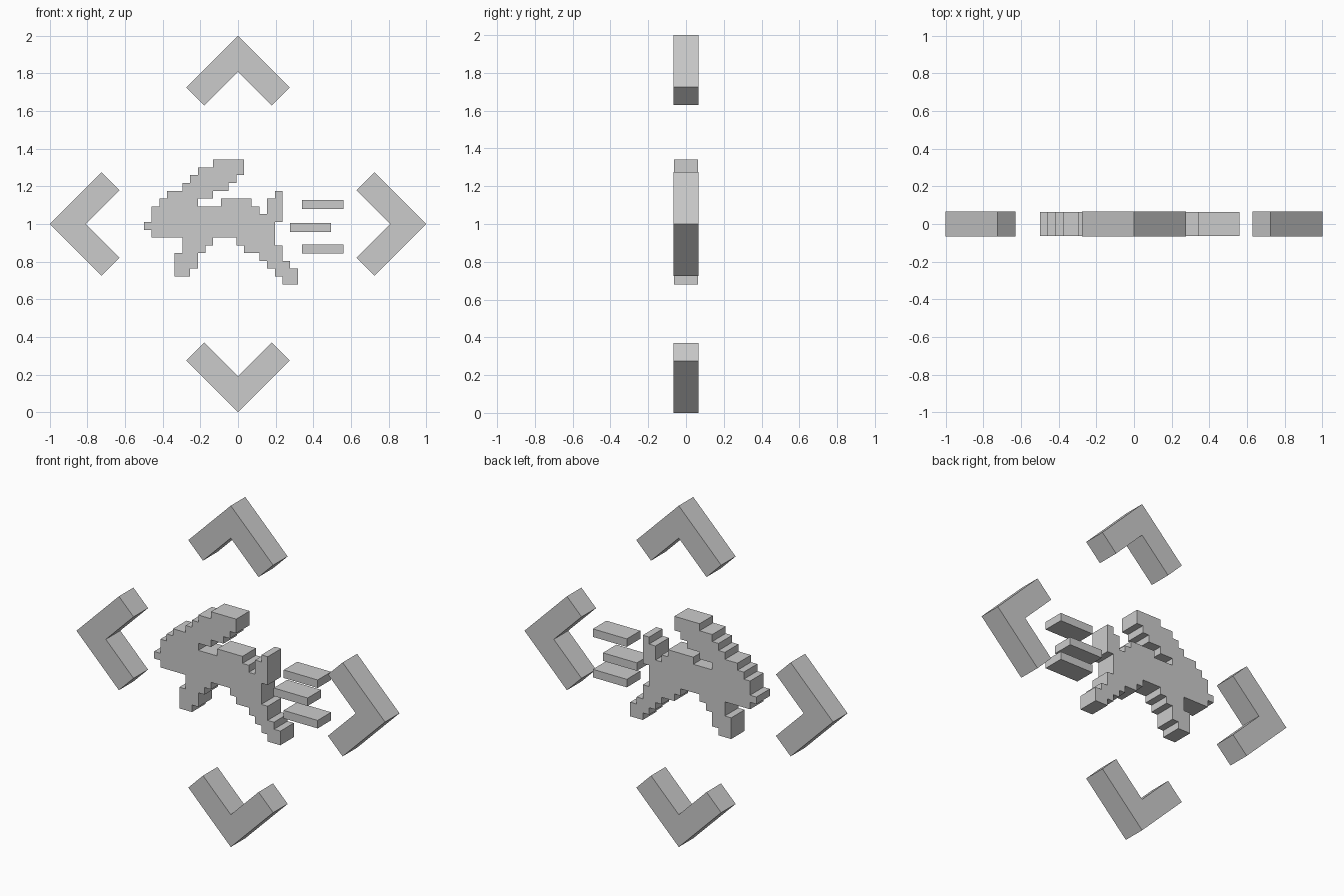
import bpy, bmesh, math
from mathutils import Matrix, Vector

if "Cube" in bpy.data.objects:
    bpy.data.objects.remove(bpy.data.objects["Cube"])


def plate(name, polygons, half):
    """Join flat polygons in the xz plane and extrude them to a plate."""
    bm = bmesh.new()
    for poly in polygons:
        bm.faces.new([bm.verts.new((x, -half, z)) for x, z in poly])
    bmesh.ops.remove_doubles(bm, verts=bm.verts[:], dist=0.001)
    ret = bmesh.ops.extrude_face_region(bm, geom=bm.faces[:], use_keep_orig=True)
    moved = [v for v in ret["geom"] if isinstance(v, bmesh.types.BMVert)]
    bmesh.ops.translate(bm, verts=moved, vec=(0, 2 * half, 0))
    bmesh.ops.recalc_face_normals(bm, faces=bm.faces[:])
    bmesh.ops.dissolve_limit(bm, angle_limit=0.01, verts=bm.verts[:], edges=bm.edges[:])
    mesh = bpy.data.meshes.new(name)
    bm.to_mesh(mesh)
    bm.free()
    obj = bpy.data.objects.new(name, mesh)
    bpy.context.collection.objects.link(obj)
    return obj


# Four chevrons pointing outward around the centre
chevron = [(0, 1.0), (-0.275, 0.725), (-0.18, 0.63), (0, 0.81), (0.18, 0.63), (0.275, 0.725)]
for i, side in enumerate(("top", "right", "bottom", "left")):
    turn = Matrix.Rotation(-i * math.pi / 2, 2)
    pts = [turn @ Vector(p) for p in chevron]
    plate("chevron_" + side, [[(p.x, p.y + 1) for p in pts]], 0.067)

# Running hare: stepped silhouette, column spans per row from the ear tip down
rows = [
    [(9, 13)], [(7, 13)], [(6, 12)], [(5, 11)],
    [(3, 9), (17, 18)], [(2, 7), (10, 14), (16, 18)], [(1, 15), (16, 18)],
    [(1, 18)], [(0, 17)], [(1, 17)],
    [(5, 9), (12, 17)], [(5, 8), (13, 18)], [(4, 7), (15, 18)],
    [(4, 7), (16, 19)], [(4, 6), (17, 20)], [(18, 20)],
]
X0, Z0, C = -0.5, 1.342, 0.0409
CZ = 0.0414
cells = []
for r, spans in enumerate(rows):
    for a, b in spans:
        for c in range(a, b):
            x, z = X0 + c * C, Z0 - r * CZ
            cells.append([(x, z - CZ), (x + C, z - CZ), (x + C, z), (x, z)])
plate("running_hare", cells, 0.0625)

# Speed lines behind the hare
for name, x, z in (("upper", 0.34, 1.08), ("middle", 0.275, 0.957), ("lower", 0.34, 0.843)):
    plate("speed_line_" + name,
          [[(x, z), (x + 0.22, z), (x + 0.22, z + 0.047), (x, z + 0.047)]], 0.0625)
